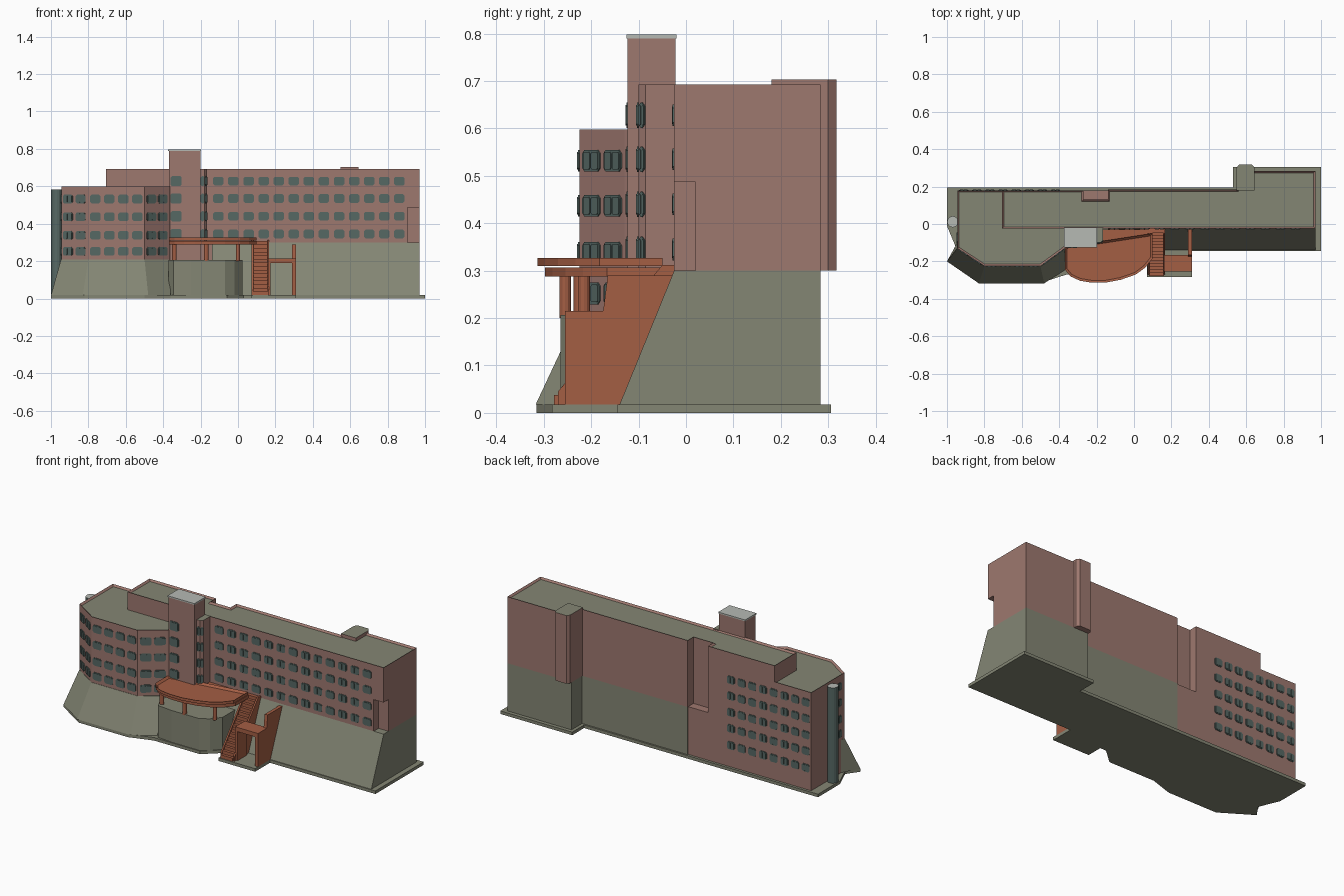
import bpy, bmesh, math
from mathutils import Vector

if "Cube" in bpy.data.objects:
    bpy.data.objects.remove(bpy.data.objects["Cube"])


def srgb(r, g, b):
    return tuple((c / 255 / 12.92) if c < 10 else ((c / 255 + 0.055) / 1.055) ** 2.4 for c in (r, g, b)) + (1,)


def material(name, rgb):
    m = bpy.data.materials.new(name)
    m.diffuse_color = srgb(*rgb)
    m.use_nodes = True
    m.node_tree.nodes["Principled BSDF"].inputs["Base Color"].default_value = m.diffuse_color
    return m


BRICK = material("brick", (158, 120, 111))
OLIVE = material("olive", (132, 134, 116))
RUST = material("rust", (164, 94, 68))
GLASS = material("glass", (86, 104, 100))
GREY = material("light_grey", (182, 186, 180))


def finish(name, bm, mats):
    bmesh.ops.recalc_face_normals(bm, faces=bm.faces)
    me = bpy.data.meshes.new(name)
    bm.to_mesh(me)
    bm.free()
    for m in mats:
        me.materials.append(m)
    ob = bpy.data.objects.new(name, me)
    bpy.context.collection.objects.link(ob)
    return ob


def prism(name, pts, z0, z1, mat, top=None, rim=0, depth=0.01):
    """Extruded footprint; optional top colour and sunken roof behind a rim."""
    bm = bmesh.new()
    base = bm.faces.new([bm.verts.new((x, y, z0)) for x, y in pts])
    ext = bmesh.ops.extrude_face_region(bm, geom=[base], use_keep_orig=True)["geom"]
    for v in ext:
        if isinstance(v, bmesh.types.BMVert):
            v.co.z = z1
    bmesh.ops.recalc_face_normals(bm, faces=bm.faces)
    roof = [f for f in bm.faces if f.normal.z > 0.9]
    if rim:
        bmesh.ops.inset_region(bm, faces=roof, thickness=rim, use_even_offset=True)
        for v in roof[0].verts:
            v.co.z -= depth
    bm.normal_update()
    if top:
        for f in bm.faces:
            f.material_index = int(f.normal.z > 0.9)
    return finish(name, bm, [mat, top or mat])


def rect(x0, x1, y0, y1):
    return [(x0, y0), (x1, y0), (x1, y1), (x0, y1)]


def box(name, x0, x1, y0, y1, z0, z1, mat, top=None):
    return prism(name, rect(x0, x1, y0, y1), z0, z1, mat, top)


def side_profile(name, pts, x0, x1, mat):
    """Profile in the y-z plane extruded along x."""
    bm = bmesh.new()
    a = [bm.verts.new((x0, y, z)) for y, z in pts]
    b = [bm.verts.new((x1, y, z)) for y, z in pts]
    bm.faces.new(a)
    bm.faces.new(b)
    for i in range(len(a)):
        j = (i + 1) % len(a)
        bm.faces.new((a[i], a[j], b[j], b[i]))
    return finish(name, bm, [mat])


def windows(name, a, b, ts, rows, w=0.056, h=0.046):
    """Shallow bevelled windows with two sashes along the wall a-b (outside on the right)."""
    a, b = Vector(a).to_3d(), Vector(b).to_3d()
    d = (b - a).normalized()
    n = Vector((d.y, -d.x, 0))
    bm = bmesh.new()

    def plate(c, w, h, cut, out):
        o = [(-w, -h + cut), (-w + cut, -h), (w - cut, -h), (w, -h + cut),
             (w, h - cut), (w - cut, h), (-w + cut, h), (-w, h - cut)]
        back, front = [[bm.verts.new(c + d * u + Vector((0, 0, v)) + n * k) for u, v in o]
                       for k in (-0.002, out)]
        bm.faces.new(front)
        for i in range(8):
            j = (i + 1) % 8
            bm.faces.new((back[i], back[j], front[j], front[i]))

    for t in ts:
        for z in rows:
            c = a.lerp(b, t) + Vector((0, 0, z))
            plate(c, w / 2, h / 2, 0.008, 0.003)
            for s in (-1, 1):
                plate(c + d * s * w * 0.23, w * 0.19, h * 0.4, 0.003, 0.005)
    return finish(name, bm, [GLASS])


# ground slab
prism("ground_slab", [(-1, .195), (-1, -.01), (-.95, -.13), (-1, -.2), (-.82, -.315), (-.5, -.315),
                      (-.36, -.27), (-.06, -.27), (.03, -.19), (.07, -.19), (.07, -.283), (.31, -.283),
                      (.31, -.145), (1, -.145), (1, .306), (.53, .306), (.53, .195)], 0, .018, OLIVE)

# long wing: sloped plinth and upper floors
slope = [(-.14, .018), (-.025, .3), (.185, .3), (.185, .018)]
side_profile("wing_plinth", slope, -.14, .97, OLIVE)
box("rear_plinth", .55, .97, .1, .284, .018, .3, OLIVE)
back = [(.97, .284), (.55, .284), (.55, .185), (-.14, .185), (-.14, .13), (-.27, .13), (-.27, .18), (-.705, .18)]
prism("wing_lower_floors", [(-.705, -.025), (.905, -.025), (.905, .02), (.97, .02)] + back, .3, .487, BRICK)
prism("wing_upper_floors", [(-.705, -.025), (.97, -.025)] + back, .487, .693, BRICK, OLIVE, .01)
box("recess_base", -.28, -.14, -.02, .18, .018, .3, BRICK)

# rear pilaster with chamfered corners
prism("rear_pilaster", [(.548, .18), (.645, .18), (.645, .3), (.632, .317), (.561, .317), (.548, .3)],
      .3, .703, BRICK, OLIVE)

# left wing with angled front
front = [(-.945, -.13), (-.8, -.225), (-.5, -.225), (-.37, -.13)]
prism("left_wing", front + [(-.27, -.02), (-.27, .18), (-.945, .18)], .018, .598, BRICK, OLIVE, .01)

# flared plinth of the left wing
bm = bmesh.new()
foot = [(-1, -.2), (-.83, -.317), (-.48, -.317), (-.36, -.24)]
inner = [(-.945, -.1), (-.37, -.1)]
lo = [bm.verts.new((x, y, .018)) for x, y in foot + inner[::-1]]
hi = [bm.verts.new((x, y, .21)) for x, y in
      [(-.946, -.131), (-.8, -.227), (-.5, -.227), (-.368, -.131)] + inner[::-1]]
bm.faces.new(lo)
bm.faces.new(hi)
for i in range(6):
    j = (i + 1) % 6
    bm.faces.new((lo[i], lo[j], hi[j], hi[i]))
finish("left_flared_plinth", bm, [OLIVE])

# lift tower, its cap and side bay
box("tower", -.37, -.2, -.123, -.022, .018, .79, BRICK)
box("tower_cap", -.373, -.197, -.126, -.02, .79, .798, GREY)
prism("tower_bay", [(-.2, -.1), (-.178, -.1), (-.165, -.085), (-.165, -.02), (-.2, -.02)], .018, .693, BRICK, OLIVE)

# round glazed stair at the left end
circle = [(-.969 + .03 * math.cos(i * math.pi / 8), .012 + .03 * math.sin(i * math.pi / 8)) for i in range(16)]
prism("round_stair", circle, .018, .582, GLASS, GREY)

# windows
rows = [.345, .44, .535, .628]
low_rows = [.252, .338, .437, .532]
windows("wing_windows", (-.105, -.025), (.863, -.025), [i / 12 for i in range(13)], rows)
windows("left_front_windows", front[1], front[2], [.125, .375, .625, .875], low_rows)
windows("left_angled_windows", front[0], front[1], [.25, .72], low_rows, .062)
windows("right_angled_windows", front[2], front[3], [.28, .75], low_rows, .062)
windows("left_end_windows", (-.945, .18), (-.945, -.13), [.82], low_rows)
windows("tower_windows", (-.37, -.123), (-.2, -.123), [.23], rows, .06, .054)
windows("bay_windows", (-.2, -.1), (-.178, -.1), [.5], rows, .022, .054)
windows("bay_side_windows", (-.178, -.1), (-.165, -.085), [.5], rows, .018, .054)
windows("rear_windows", (-.42, .18), (-.91, .18), [i / 7 for i in range(8)], [.145, .245, .34, .437, .532], .05)

# terrace drum
prism("terrace_drum", [(-.372, -.13), (-.372, -.2), (-.345, -.255), (-.25, -.265), (-.07, -.265), (-.02, -.235),
                       (.025, -.18), (.025, -.05), (-.372, -.05)], .018, .206, OLIVE)

# terrace deck with raised rim, on columns
curve = [(-.37, -.235), (-.34, -.272), (-.29, -.295), (-.23, -.305), (-.15, -.305), (-.07, -.29),
         (.01, -.262), (.06, -.225), (.1, -.175)]
prism("terrace_deck", [(-.365, -.115)] + [(x, y + .008) for x, y in curve]
      + [(.1, -.03), (-.17, -.03), (-.17, -.1)], .288, .307, RUST)
prism("terrace_parapet", [(-.37, -.12)] + [(x, y - .008) for x, y in curve] + [(.1, -.05), (-.16, -.09)],
      .31, .327, RUST, None, .012, .012)
for i, (x, y) in enumerate([(-.34, -.225), (-.17, -.255), (0, -.215)]):
    prism(f"terrace_column_{i + 1}", [(x + .012 * math.cos(k * math.pi / 6), y + .012 * math.sin(k * math.pi / 6))
                                     for k in range(12)], .2, .29, RUST)

# outside stair
N = 15
steps = [(-.025, .018)]
for i in range(N):
    y = -.278 + i * .0165
    steps += [(y, .018 + i * .0193), (y, .018 + (i + 1) * .0193)]
side_profile("stair", steps + [(-.025, .307)], .08, .16, RUST)
for x in (.073, .158):
    side_profile("stair_side", [(-.27, .018), (-.27, .045), (-.05, .312), (-.025, .312), (-.025, .018)],
                 x, x + .009, RUST)

# entrance portal beside the stair
side_profile("portal_wall", [(-.255, .018), (-.255, .213), (-.175, .213), (-.165, .29), (-.025, .29), (-.025, .018)],
             .29, .31, RUST)
box("portal_roof", .16, .31, -.255, -.165, .19, .215, RUST)
box("portal_post", .16, .175, -.255, -.165, .018, .2, RUST)
